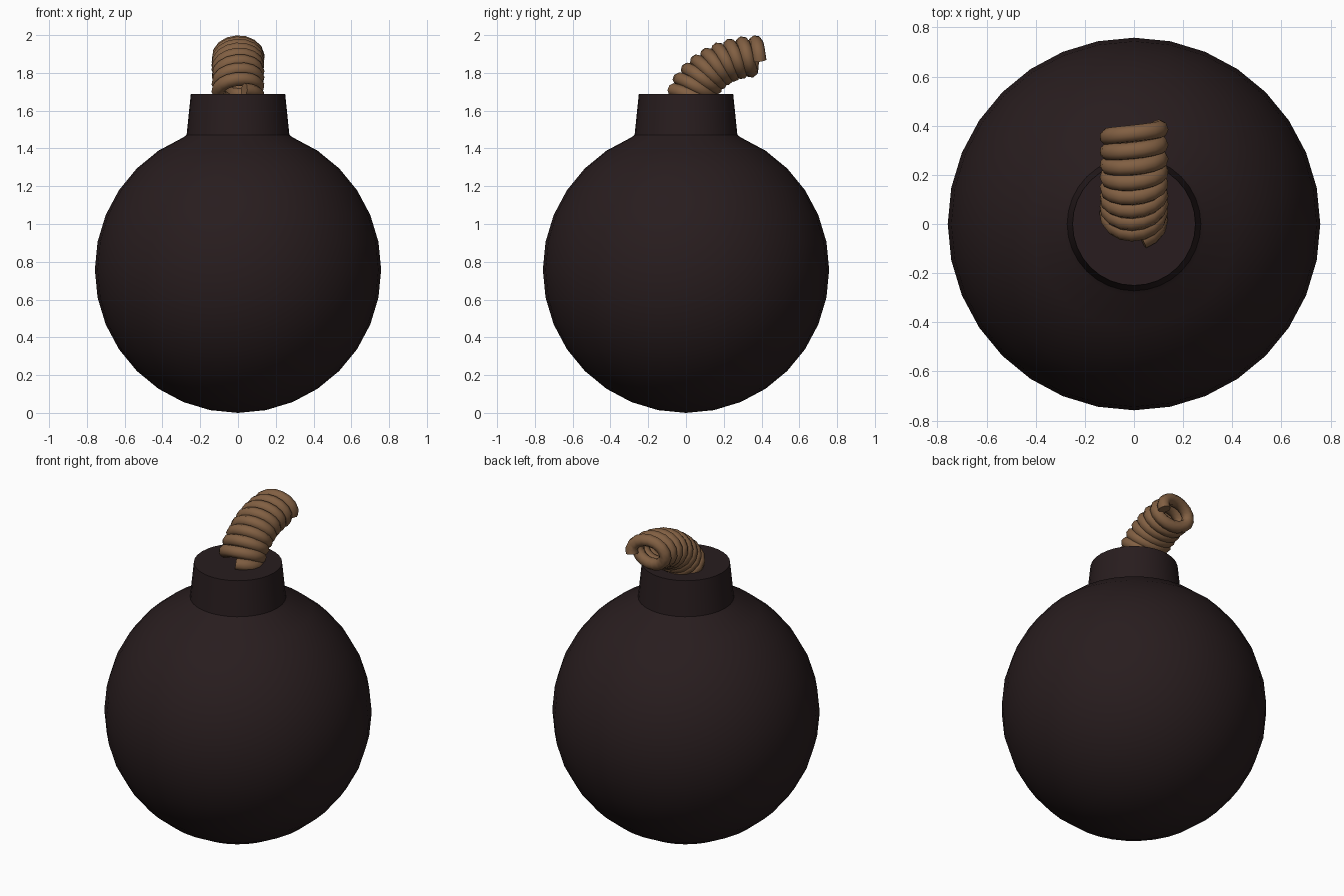
import bpy, bmesh, math
from mathutils import Vector

if "Cube" in bpy.data.objects:
    bpy.data.objects.remove(bpy.data.objects["Cube"])


def colour(obj, name, rgb):
    mat = bpy.data.materials.new(name)
    mat.diffuse_color = (*rgb, 1)
    mat.use_nodes = True
    mat.node_tree.nodes["Principled BSDF"].inputs["Base Color"].default_value = mat.diffuse_color
    obj.data.materials.append(mat)


def lathe(name, profile, segments=32):
    bm = bmesh.new()
    verts = [bm.verts.new((r, 0, z)) for r, z in profile]
    edges = [bm.edges.new(p) for p in zip(verts, verts[1:])]
    bmesh.ops.spin(bm, geom=verts + edges, cent=(0, 0, 0), axis=(0, 0, 1),
                   angle=math.tau, steps=segments, use_duplicate=False)
    bmesh.ops.remove_doubles(bm, verts=bm.verts, dist=1e-4)
    bmesh.ops.recalc_face_normals(bm, faces=bm.faces)
    me = bpy.data.meshes.new(name)
    bm.to_mesh(me)
    bm.free()
    ob = bpy.data.objects.new(name, me)
    bpy.context.collection.objects.link(ob)
    return ob


def select(ob):
    bpy.ops.object.select_all(action='DESELECT')
    ob.select_set(True)
    bpy.context.view_layer.objects.active = ob


# Round body: sphere profile up to the neck, then a slightly tapered collar
R = 0.758
profile = [(R * math.sin(i * math.pi / 16), R - R * math.cos(i * math.pi / 16))
           for i in range(15)]
profile += [(0.272, 1.472), (0.25, 1.687), (0, 1.687)]
body = lathe("body", profile)
colour(body, "dark_iron", (0.021, 0.012, 0.013))
select(body)
bpy.ops.object.shade_smooth_by_angle(angle=math.radians(40))

# Rope fuse: a flattened helix wound around a bent axis
P0, P1, P2 = Vector((0, 0.02, 1.67)), Vector((0, 0.12, 1.888)), Vector((0, 0.39, 1.888))
TUBE, RX, RN = 0.036, 0.105, 0.076
TURNS, STEPS = 8.3, 16
count = int(TURNS * STEPS)
end_angle = math.radians(108)
points = []
for i in range(count + 1):
    t = i / count
    centre = P0 * (1 - t) ** 2 + P1 * 2 * t * (1 - t) + P2 * t * t
    tangent = ((P1 - P0) * (1 - t) + (P2 - P1) * t).normalized()
    normal = Vector((0, -tangent.z, tangent.y))
    a = end_angle - (count - i) * math.tau / STEPS
    rn = RN + 0.024 * (1 - t) ** 2
    points.append(centre + Vector((RX * math.sin(a), 0, 0)) + normal * rn * math.cos(a))

curve = bpy.data.curves.new("fuse", 'CURVE')
curve.dimensions = '3D'
curve.bevel_depth = TUBE
curve.bevel_resolution = 2
curve.use_fill_caps = True
spline = curve.splines.new('POLY')
spline.points.add(len(points) - 1)
for sp, p in zip(spline.points, points):
    sp.co = (*p, 1)
fuse = bpy.data.objects.new("fuse", curve)
bpy.context.collection.objects.link(fuse)
select(fuse)
bpy.ops.object.convert(target='MESH')
fuse = bpy.context.object
colour(fuse, "rope", (0.22, 0.115, 0.055))
bpy.ops.object.shade_smooth_by_angle(angle=math.radians(50))
